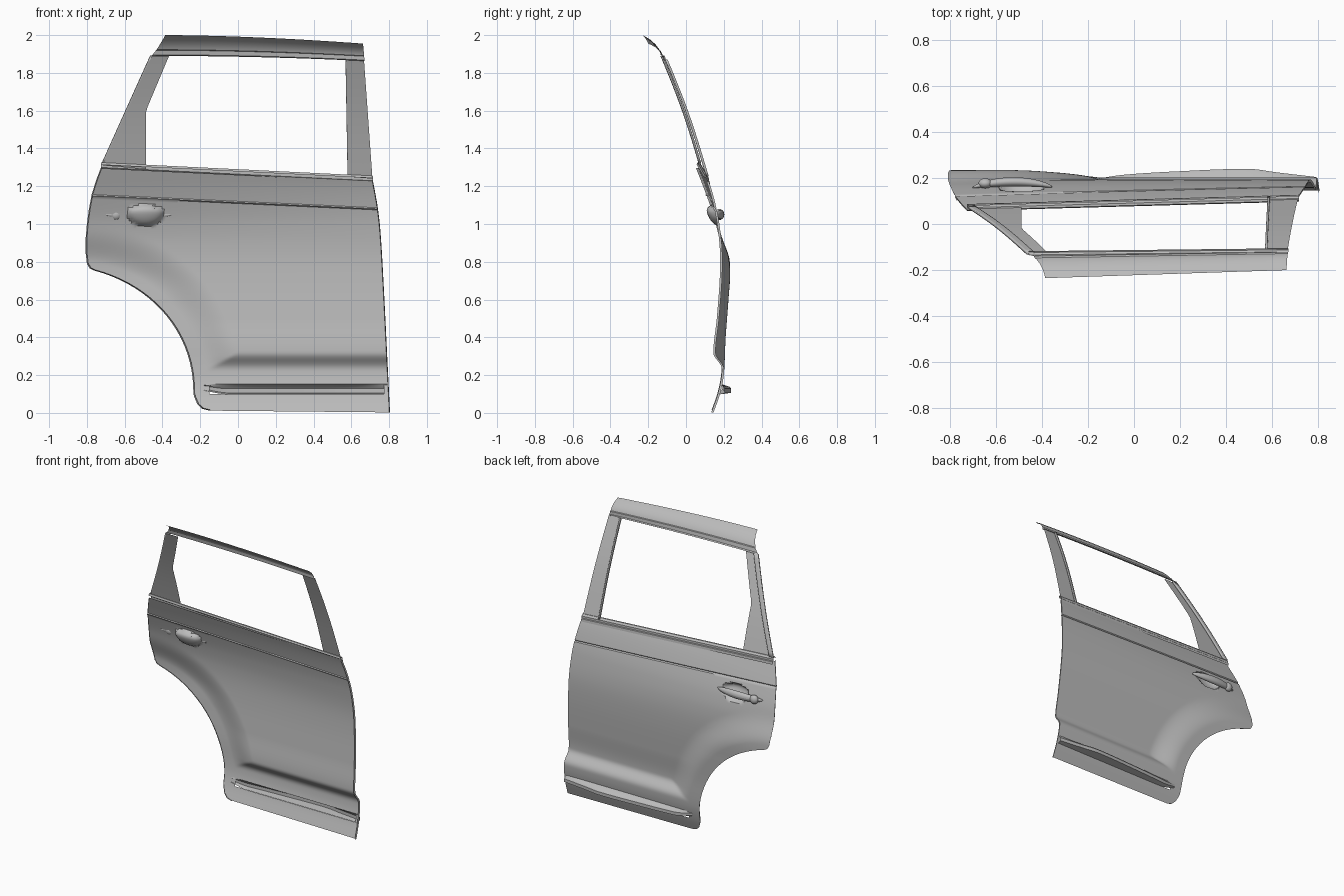
import bpy, math
from math import sin, cos, pi, radians

cube = bpy.data.objects.get("Cube")
if cube:
    bpy.data.objects.remove(cube, do_unlink=True)

grey = bpy.data.materials.new("body_grey")
grey.use_nodes = True
grey.diffuse_color = (0.5, 0.5, 0.5, 1)
grey.node_tree.nodes["Principled BSDF"].inputs["Base Color"].default_value = (0.5, 0.5, 0.5, 1)


def ramp(value, start, end):
    """Smooth step from 0 at start to 1 at end."""
    t = min(1, max(0, (value - start) / (end - start)))
    return t * t * (3 - 2 * t)


def curve(points, value):
    """Smooth curve through sorted (position, height) points."""
    value = min(points[-1][0], max(points[0][0], value))
    last = len(points) - 1

    def slope(i):
        a, b = points[max(0, i - 1)], points[min(last, i + 1)]
        return (b[1] - a[1]) / (b[0] - a[0])

    for i in range(last):
        (x0, y0), (x1, y1) = points[i], points[i + 1]
        if value <= x1:
            span = x1 - x0
            t = (value - x0) / span
            s = ramp(t, 0, 1)
            return (y0 + (y1 - y0) * s + span * t * (1 - t)
                    * ((1 - t) * slope(i) - t * slope(i + 1)))


def mix(a, b, t):
    return a + (b - a) * t


def build(name, rows, keep=None, angle=35):
    """Skin equal rows of points with quads, leaving out faces that keep rejects."""
    width = len(rows[0])
    verts = [p for row in rows for p in row]
    faces = []
    for r in range(len(rows) - 1):
        for c in range(width - 1):
            a = r * width + c
            face = (a, a + width, a + width + 1, a + 1)
            centre = [sum(verts[i][k] for i in face) / len(face) for k in range(3)]
            if keep is None or keep(centre):
                faces.append(face)
    mesh = bpy.data.meshes.new(name)
    mesh.from_pydata(verts, [], faces)
    mesh.materials.append(grey)
    obj = bpy.data.objects.new(name, mesh)
    bpy.context.collection.objects.link(obj)
    bpy.ops.object.select_all(action="DESELECT")
    obj.select_set(True)
    bpy.context.view_layer.objects.active = obj
    bpy.ops.object.shade_smooth_by_angle(angle=radians(angle))
    return obj


# Door surface: recessed middle, raised sill and wheel arch flare
middle = [(0, .145), (.1, .18), (.2, .19), (.3, .157), (.5, .175), (.7, .19), (.85, .192),
          (1, .177), (1.1, .158), (1.2, .131), (1.3, .093)]
raised = [(0, .145), (.1, .18), (.2, .2), (.4, .21), (.6, .225), (.75, .234), (.87, .222),
          (1, .18), (1.1, .158), (1.2, .131), (1.3, .093)]
front_edge = [(0, .805), (.3, .79), (.7, .77), (.95, .755), (1.08, .741), (1.2, .72), (1.3, .70)]
ARCH_X, ARCH_Z = -.85, .12


def door_y(x, z):
    reach = math.hypot(x - ARCH_X, z - ARCH_Z)
    flare = 1 - ramp(reach, .68, .88)
    sill = 1 - ramp(z, .22, .32)
    y = mix(curve(middle, z), curve(raised, z), max(flare, sill))
    return y - .03 * (.8 - x) / 1.6 * ramp(z, .9, 1.25)


def door_point(x, z):
    y = door_y(x, z)
    # Scooped finger dish behind the handle, with a straight top
    dz = (z - 1.06) / (.07 if z < 1.06 else .04)
    d = ((x + .49) / .095) ** 2 + dz ** 2
    y -= .045 * math.sqrt(max(0, 1 - d))
    # Fine style line below the windows
    if abs(z - (1.115 - .046 * x)) < .004:
        y -= .006
    return (x, y, z)


# Rear outline of the door from the bottom corner, over the arch, to the belt
outline = [(-.15, .012), (-.19, .022), (-.215, .045), (-.23, .08),
           (-.236, .1), (-.237, .125), (-.238, .15)]
STEPS = 18
for i in range(STEPS + 1):
    t = i / STEPS
    a = radians(mix(5, 82, t))
    r = .613 + .027 * t ** 4
    outline.append((ARCH_X + r * cos(a), ARCH_Z + r * sin(a)))
outline += [(-.785, .765), (-.8, .79), (-.807, .85), (-.807, .92), (-.8, 1), (-.79, 1.075),
            (-.777, 1.144), (-.776, 1.15), (-.775, 1.156), (-.75, 1.235), (-.727, 1.295)]

path = []
for (x0, z0), (x1, z1) in zip(outline, outline[1:]):
    count = max(1, math.ceil(math.hypot(x1 - x0, z1 - z0) / .014))
    path += [(mix(x0, x1, k / count), mix(z0, z1, k / count)) for k in range(count)]
path.append(outline[-1])

COLS = 120
rows = []
for x0, z0 in path:
    z1 = z0 - .04 * ramp(z0, .3, .75) - .03 * ramp(z0, .75, 1.14) - .01 * (1 - ramp(z0, 0, .08))
    z1 = max(0, z1)
    x1 = curve(front_edge, z1)
    row = [door_point(mix(x0, x1, c / COLS), mix(z0, z1, c / COLS)) for c in range(COLS + 1)]
    # Turned-in flanges along both side edges
    first, last = row[0], row[-1]
    row.insert(0, (first[0] + .007, first[1] - .014, first[2] + .003))
    row.append((last[0] - .004, last[1] - .012, last[2]))
    rows.append(row)


def outside_strip(p):
    return not (-.15 < p[0] < .775 and .101 < p[2] < .149)


build("door_panel", rows, outside_strip)

# Sill strip: hollow ledge tapering to a point at the rear
bulge = [(-.18, .193), (-.05, .213), (.2, .229), (.5, .239), (.62, .224), (.79, .204)]
rows = []
for i in range(61):
    x = mix(-.18, .79, i / 60)
    out = curve(bulge, x)
    open_up = ramp(x, -.24, -.05)
    low = mix(.125, .098, open_up)
    rows.append([(x, door_y(x, .152) - .002, .152), (x, out - .008, mix(.15, .138, open_up)),
                 (x, out, mix(.147, .128, open_up)), (x, out, low + .008),
                 (x, door_y(x, low) - .002, low)])
build("sill_strip", rows)

# Door handle: arched closed bar
rows = []
for i in range(33):
    t = i / 32
    x = mix(-.70, -.355, t)
    fat = max(.02, sin(pi * t)) ** .5
    lift = .024 * sin(pi * t) ** .7 if 0 < t < 1 else 0
    y = door_y(x, 1.05) + lift
    rows.append([(x, y + .02 * fat * cos(a), 1.05 + .026 * fat * sin(a))
                 for a in [2 * pi * k / 20 for k in range(21)]])
build("door_handle", rows)

# Lock cap at the rear end of the handle
bpy.ops.mesh.primitive_uv_sphere_add(segments=20, ring_count=10, radius=.03,
                                     location=(-.645, door_y(-.645, 1.05) + .018, 1.05))
cap = bpy.context.object
cap.name = "lock_cap"
cap.scale = (1, .75, 1)
cap.data.materials.append(grey)
bpy.ops.object.shade_smooth_by_angle(angle=radians(35))

# Belt moulding under the window
section = [(-.012, -.012), (-.008, 0), (.002, 0), (.012, -.012), (.012, -.026),
           (.016, -.03), (.018, -.048)]
rows = []
for i in range(41):
    x = mix(-.725, .715, i / 40)
    rows.append([(x, .089 + .028 * x + dy, 1.29 - .049 * x + dz) for dy, dz in section])
build("belt_moulding", rows, angle=25)


# Window pillars lie on one leaning, slightly bowed surface
def window_y(x, z):
    return .083 + .015 * x - .36 * (z - 1.3) + .012 * sin(pi * (z - 1.3) / .6)


def pillar(name, outer, inner, lift=0):
    """Plate between two edges, each a list of (height, x) points."""
    rows = []
    for i in range(21):
        t = i / 20
        row = []
        for c in range(5):
            za, zb = mix(outer[0][0], outer[-1][0], t), mix(inner[0][0], inner[-1][0], t)
            xa, xb = edge(outer, za), edge(inner, zb)
            x, z = mix(xa, xb, c / 4), mix(za, zb, c / 4)
            row.append((x, window_y(x, z) + lift, z))
        rows.append(row)
    return build(name, rows)


def edge(points, z):
    """Straight-sided edge lookup."""
    for (z0, x0), (z1, x1) in zip(points, points[1:]):
        if z <= z1 + 1e-6:
            return mix(x0, x1, (z - z0) / (z1 - z0))


pillar("rear_pillar", [(1.31, -.715), (1.89, -.455)], [(1.29, -.488), (1.6, -.487), (1.89, -.365)])
pillar("front_pillar", [(1.24, .712), (1.87, .667)], [(1.25, .583), (1.87, .572)])
for name, outer, inner in (
        ("rear_pillar_trim", [(1.32, -.722), (1.89, -.465)], [(1.32, -.692), (1.89, -.432)]),
        ("front_window_seal", [(1.25, .59), (1.87, .579)], [(1.25, .58), (1.87, .569)])):
    trim = pillar(name, outer, inner, .008)
    solid = trim.modifiers.new("thickness", "SOLIDIFY")
    solid.thickness = .012
    solid.offset = 0

# Roof rail: curved section following the gently falling roof line
section = [(1, -.235), (.93, -.218), (.8, -.194), (.6, -.17), (.42, -.154), (.3, -.147),
           (.27, -.14), (.05, -.134), (0, -.124), (.03, -.118)]
rows = []
for i in range(41):
    t = i / 40
    top, low = 2 - .045 * t ** 1.7, 1.89 - .027 * t ** 2
    rows.append([(mix(mix(-.46, -.385, h ** .8), mix(.67, .662, h), t),
                  y + mix(.012, .035, h) * t, mix(low, top, h)) for h, y in section])
build("roof_rail", rows, angle=25)
